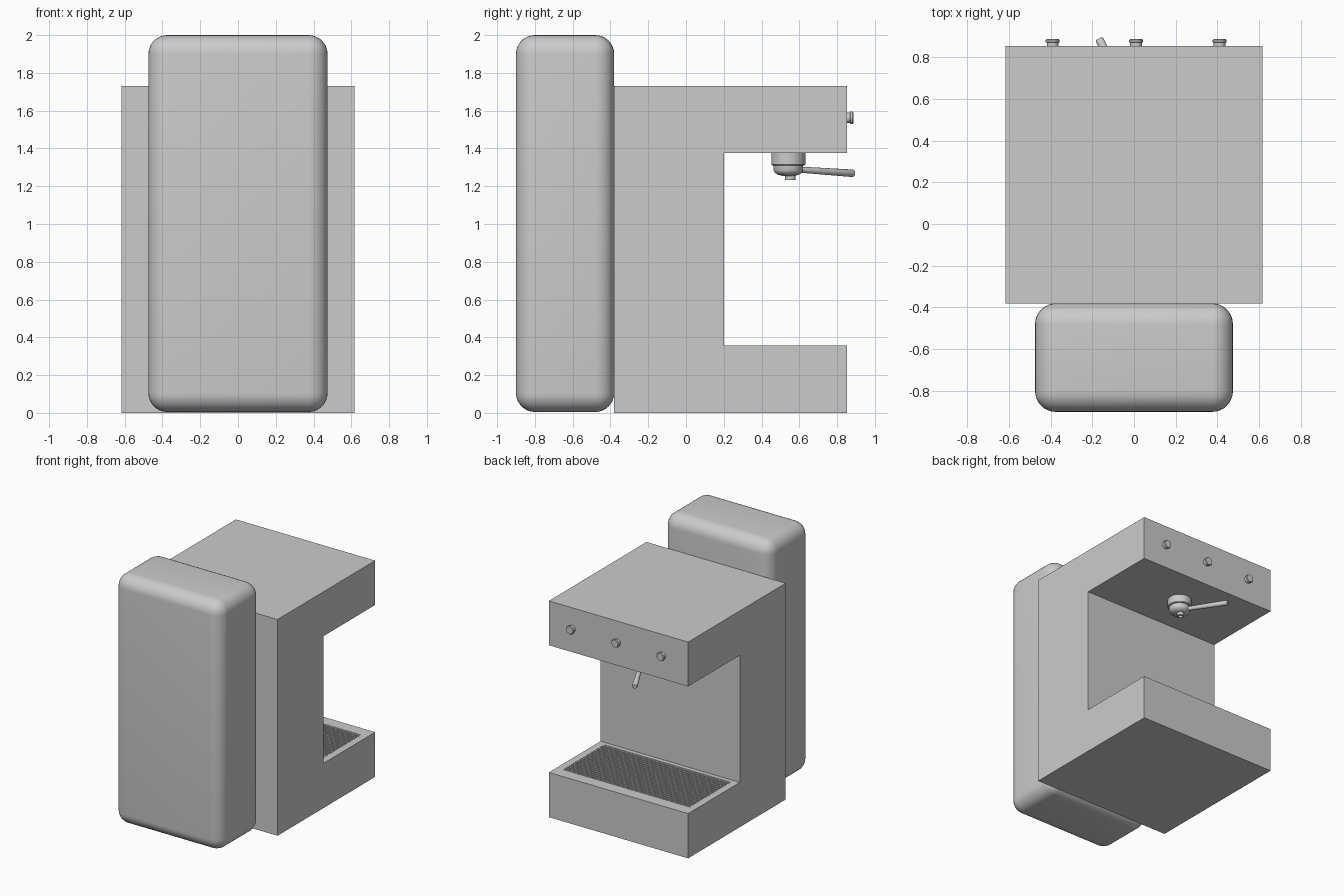
import bpy, bmesh, math
from mathutils import Vector

if "Cube" in bpy.data.objects:
    bpy.data.objects.remove(bpy.data.objects["Cube"])


def finish(name, bm, smooth=False):
    bmesh.ops.recalc_face_normals(bm, faces=bm.faces)
    mesh = bpy.data.meshes.new(name)
    bm.to_mesh(mesh)
    bm.free()
    ob = bpy.data.objects.new(name, mesh)
    bpy.context.collection.objects.link(ob)
    if smooth:
        bpy.ops.object.select_all(action='DESELECT')
        ob.select_set(True)
        bpy.context.view_layer.objects.active = ob
        bpy.ops.object.shade_smooth_by_angle(angle=math.radians(35))
    return ob


def box(name, lo, hi, bevel=0.0):
    bm = bmesh.new()
    bmesh.ops.create_cube(bm, size=1)
    for v in bm.verts:
        v.co = [(a + b) / 2 + c * (b - a) for a, b, c in zip(lo, hi, v.co)]
    if bevel:
        bmesh.ops.bevel(bm, geom=bm.edges[:], offset=bevel, segments=8,
                        profile=0.5, affect='EDGES')
    return finish(name, bm, bevel > 0)


def lathe(name, profile, origin, axis, sides=32):
    """Revolve (radius, height) points around an axis, capping both ends."""
    rot = Vector((0, 0, 1)).rotation_difference(Vector(axis))
    bm = bmesh.new()
    rings = []
    for r, h in profile:
        rings.append([bm.verts.new(Vector(origin) + rot @ Vector((
            r * math.cos(math.tau * i / sides),
            r * math.sin(math.tau * i / sides), h))) for i in range(sides)])
    for a, b in zip(rings, rings[1:]):
        for i in range(sides):
            j = (i + 1) % sides
            bm.faces.new((a[i], a[j], b[j], b[i]))
    bm.faces.new(rings[0])
    bm.faces.new(rings[-1])
    return finish(name, bm, True)


# C-shaped machine body
W, TRAY, HEAD = 0.616, 0.358, 1.375
profile = [(-0.38, 0), (0.853, 0), (0.853, TRAY), (0.2, TRAY),
           (0.2, HEAD), (0.853, HEAD), (0.853, 1.73), (-0.38, 1.73)]
bm = bmesh.new()
face = bm.faces.new([bm.verts.new((-W, y, z)) for y, z in profile])
ext = bmesh.ops.extrude_face_region(bm, geom=[face])
bmesh.ops.translate(bm, vec=(2 * W, 0, 0),
                    verts=[g for g in ext['geom'] if isinstance(g, bmesh.types.BMVert)])
body = finish("body", bm)

# Drip tray pocket
GX, Y0, Y1 = 0.56, 0.235, 0.755
cutter = box("tray_cutter", (-GX, Y0, TRAY - 0.04), (GX, Y1, TRAY + 0.05))
cutter.hide_render = True
cutter.hide_set(True)
cut = body.modifiers.new("tray_pocket", 'BOOLEAN')
cut.operation = 'DIFFERENCE'
cut.solver = 'EXACT'
cut.object = cutter

# Grille slats along the width
count = 20
pitch = (Y1 - Y0) / count
for i in range(count):
    y = Y0 + (i + 0.5) * pitch
    box(f"grille_slat_{i + 1}", (-GX, y - pitch * 0.28, TRAY - 0.025),
        (GX, y + pitch * 0.28, TRAY))

# Rounded water tank
box("water_tank", (-0.474, -0.90, 0.005), (0.474, -0.38, 2.0), 0.1)

# Control knobs
for i, x in enumerate((-0.39, 0.01, 0.41)):
    lathe(f"knob_{i + 1}", [(0.028, -0.01), (0.028, 0.016), (0.033, 0.018),
                            (0.033, 0.028), (0.029, 0.033)],
          (x, 0.853, 1.562), (0, 1, 0), 24)

# Brew head, filter bowl and spout
C = Vector((0.01, 0.542, 0))
lathe("brew_head", [(0.09, 1.385), (0.09, 1.315), (0.085, 1.31)], C, (0, 0, 1))
lathe("filter_bowl", [(0.078, 1.32), (0.078, 1.285), (0.072, 1.272),
                      (0.055, 1.26), (0.03, 1.255)], C, (0, 0, 1))
lathe("spout", [(0.028, 1.265), (0.028, 1.232), (0.017, 1.232), (0.017, 1.25)],
      C + Vector((0, 0.01, 0)), (0, 0, 1), 16)

# Angled handle
start, end = Vector((-0.02, 0.6, 1.288)), Vector((-0.168, 0.888, 1.268))
length = (end - start).length
lathe("handle", [(0.016, 0), (0.020, length - 0.006), (0.016, length)],
      start, (end - start).normalized(), 16)
